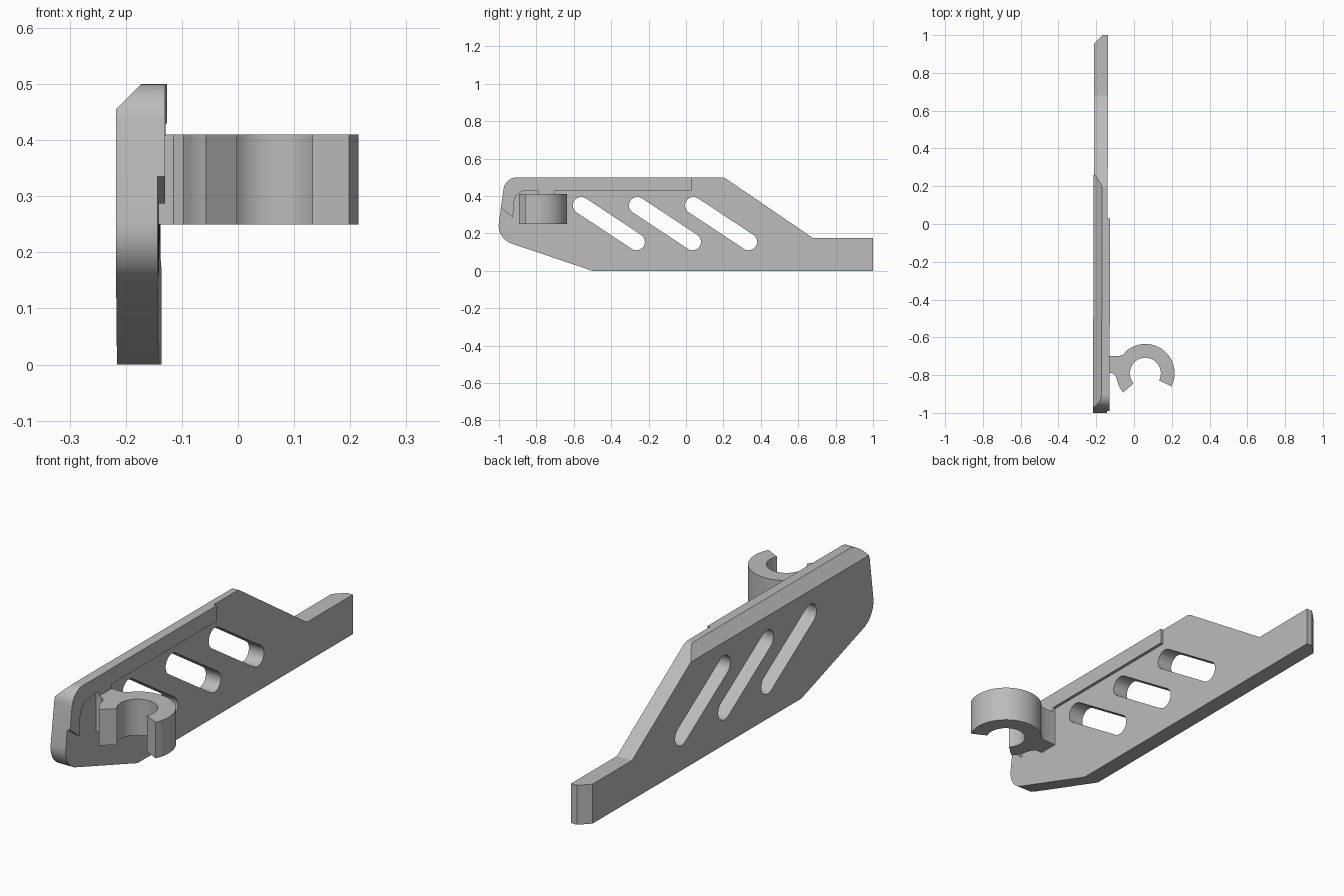
import bpy, bmesh, math
from mathutils import Vector

if "Cube" in bpy.data.objects:
    bpy.data.objects.remove(bpy.data.objects["Cube"], do_unlink=True)

grey = bpy.data.materials.new("plain grey")
grey.use_nodes = True
GREY = (0.5, 0.5, 0.5, 1)
grey.diffuse_color = GREY
grey.node_tree.nodes["Principled BSDF"].inputs["Base Color"].default_value = GREY


def arc(cx, cy, r, a0, a1, n):
    """Points on an arc, angles in degrees."""
    angles = [math.radians(a0 + (a1 - a0) * i / n) for i in range(n + 1)]
    return [(cx + r * math.cos(a), cy + r * math.sin(a)) for a in angles]


def rounded(corners, steps=10):
    """Polygon from (u, v, radius) corners, with the corners filleted."""
    pts = []
    for i, (u, v, r) in enumerate(corners):
        p = Vector((u, v))
        if not r:
            pts.append(p)
            continue
        d0 = (Vector(corners[i - 1][:2]) - p).normalized()
        d1 = (Vector(corners[(i + 1) % len(corners)][:2]) - p).normalized()
        half = d0.angle(d1) / 2
        c = p + (d0 + d1).normalized() * (r / math.sin(half))
        s = p + d0 * (r / math.tan(half)) - c
        e = p + d1 * (r / math.tan(half)) - c
        sweep = math.pi - 2 * half
        for k in range(steps + 1):
            t = k / steps
            w = s * math.sin((1 - t) * sweep) + e * math.sin(t * sweep)
            pts.append(c + w / math.sin(sweep))
    return pts


def prism(name, pts, low, high, place, cuts=(), shear=0.0):
    """Extrude a profile from low to high, then slice off chamfers."""
    bm = bmesh.new()
    face = bm.faces.new([bm.verts.new(place(u, v, low)) for u, v in pts])
    ext = bmesh.ops.extrude_face_region(bm, geom=[face])["geom"]
    step = Vector(place(0, 0, high)) - Vector(place(0, 0, low))
    bmesh.ops.translate(bm, vec=step, verts=[g for g in ext if isinstance(g, bmesh.types.BMVert)])
    for co, no in cuts:
        res = bmesh.ops.bisect_plane(bm, geom=bm.verts[:] + bm.edges[:] + bm.faces[:],
                                     plane_co=co, plane_no=no, clear_outer=True)
        edges = [g for g in res["geom_cut"] if isinstance(g, bmesh.types.BMEdge)]
        bmesh.ops.holes_fill(bm, edges=edges)
    for v in bm.verts:
        v.co.x += shear * v.co.y
    bmesh.ops.recalc_face_normals(bm, faces=bm.faces[:])
    mesh = bpy.data.meshes.new(name)
    bm.to_mesh(mesh)
    bm.free()
    mesh.materials.append(grey)
    ob = bpy.data.objects.new(name, mesh)
    bpy.context.collection.objects.link(ob)
    return ob


def activate(ob):
    bpy.ops.object.select_all(action="DESELECT")
    ob.select_set(True)
    bpy.context.view_layer.objects.active = ob


def side(u, v, d):
    return (d, u, v)


def flat(u, v, d):
    return (u, v, d)


BACK, FACE, LIP = -0.214, -0.14, -0.1265
SHEAR = 0.0035

# Side plate with chamfered top edge and tail end
outline = rounded([
    (1, 0, 0), (1, 0.175, 0), (0.68, 0.175, 0), (0.203, 0.5, 0.05),
    (-0.967, 0.5, 0.075), (-1.012, 0.173, 0.1), (-0.5, 0, 0)])
plate = prism("side_plate", outline, BACK, FACE, side, shear=SHEAR, cuts=[
    ((BACK, 0, 0.455), (-1, 0, 1)), ((BACK, 0.955, 0), (-1, 1, 0))])

# Three slanted slots
tilt = math.degrees(math.atan2(-0.195, 0.295))
for i in range(3):
    y = -0.56 + 0.3 * i
    pts = (arc(y, 0.35, 0.045, tilt + 90, tilt + 270, 14)
           + arc(y + 0.295, 0.155, 0.045, tilt - 90, tilt + 90, 14))
    cutter = prism("slot_cutter", pts, -0.3, 0, side)
    mod = plate.modifiers.new("slot", "BOOLEAN")
    mod.operation = "DIFFERENCE"
    mod.solver = "EXACT"
    mod.object = cutter
    activate(plate)
    bpy.ops.object.modifier_apply(modifier=mod.name)
    bpy.data.objects.remove(cutter, do_unlink=True)

# Raised lip along the top and front edge
lip_outline = rounded([
    (0.03, 0.5, 0), (-0.967, 0.5, 0.075), (-0.99, 0.335, 0), (-0.925, 0.287, 0),
    (-0.915, 0.43, 0.07), (-0.79, 0.43, 0), (-0.79, 0.41, 0),
    (-0.70, 0.41, 0), (-0.70, 0.43, 0), (0.03, 0.43, 0)])
lip = prism("raised_lip", lip_outline, FACE, LIP, side, shear=SHEAR)

# Open ring clip with its neck, one profile
cx, cy = 0.06, -0.79
profile = (arc(cx, cy, 0.155, -27, 128, 28)
           + [(-0.06, -0.693), (-0.08, -0.70), (-0.142, -0.70), (-0.142, -0.79),
              (-0.115, -0.79), (-0.097, -0.803), (-0.088, -0.83)]
           + arc(cx, cy, 0.155, 202, 221, 4)
           + arc(cx, cy, 0.082, 221, -27, 36))
clip = prism("ring_clip", profile, 0.25, 0.41, flat)

for ob in (plate, lip, clip):
    activate(ob)
    bpy.ops.object.shade_smooth_by_angle(angle=math.radians(25))
